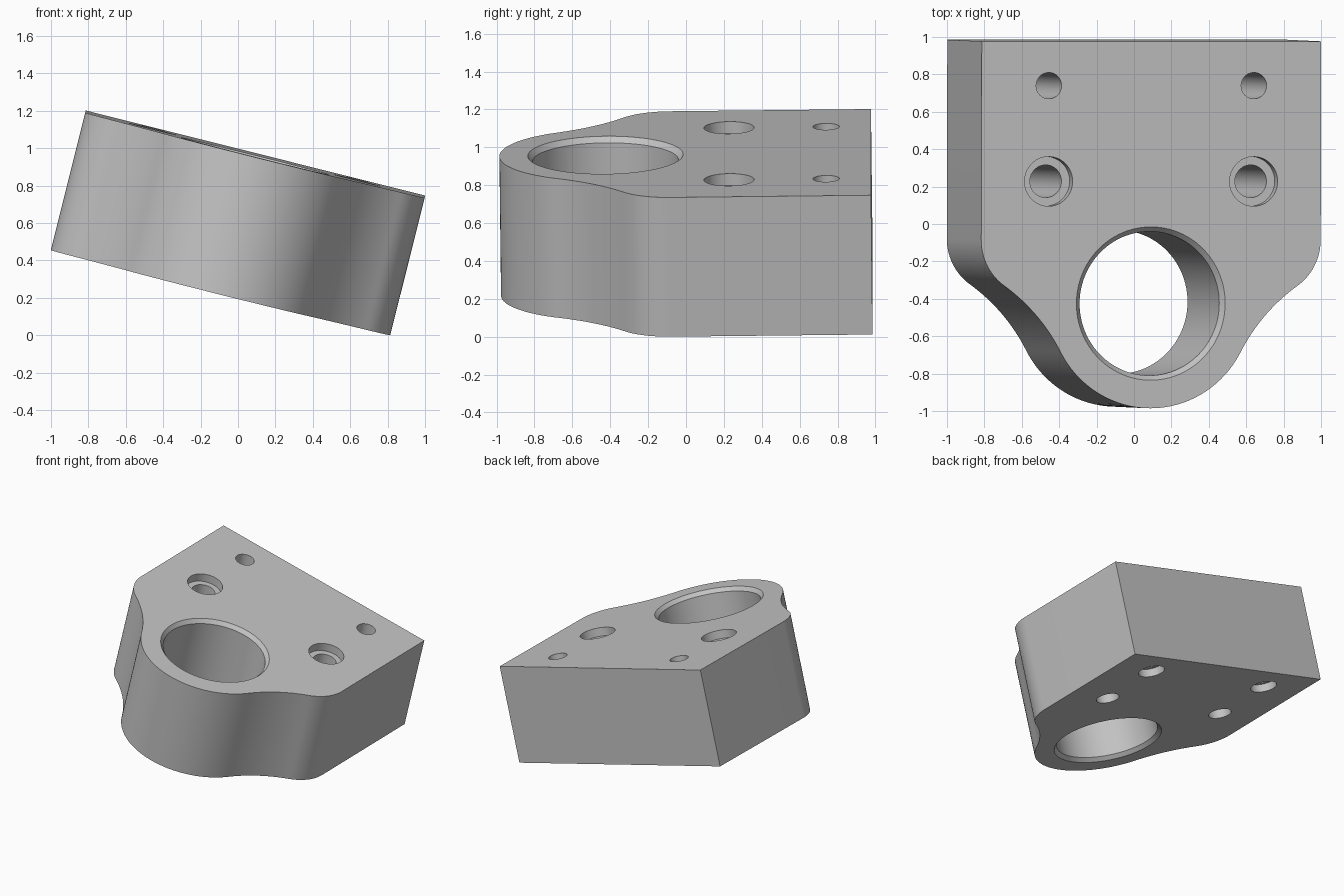
import bpy, bmesh, math
from mathutils import Matrix, Vector

if "Cube" in bpy.data.objects:
    bpy.data.objects.remove(bpy.data.objects["Cube"])

H = 0.379            # half thickness
W = 0.9355           # half width
BACK = 0.982         # back edge
BORE_Y, LOBE_R = -0.42, 0.56


def arc(cx, cy, r, a0, a1, n):
    """Points on an arc, angles in degrees."""
    return [(cx + r * math.cos(math.radians(a0 + (a1 - a0) * i / n)),
             cy + r * math.sin(math.radians(a0 + (a1 - a0) * i / n)))
            for i in range(n + 1)]


def lathe(bm, cx, cy, profile, n):
    """Closed turned solid about a vertical axis; profile holds (radius, z)."""
    rings = [[bm.verts.new((cx + r * math.cos(2 * math.pi * i / n),
                            cy + r * math.sin(2 * math.pi * i / n), z))
              for i in range(n)] for r, z in profile]
    for a, b in zip(rings, rings[1:]):
        for i in range(n):
            j = (i + 1) % n
            bm.faces.new((a[i], a[j], b[j], b[i]))
    bm.faces.new(rings[0][::-1])
    bm.faces.new(rings[-1])


def make_object(name, bm):
    bmesh.ops.recalc_face_normals(bm, faces=bm.faces[:])
    mesh = bpy.data.meshes.new(name)
    bm.to_mesh(mesh)
    bm.free()
    obj = bpy.data.objects.new(name, mesh)
    bpy.context.collection.objects.link(obj)
    return obj


# Right half of the outline: straight side, convex corner, concave flank, lobe
R1, A1 = 0.30, -55.0
d = Vector((math.cos(math.radians(A1)), math.sin(math.radians(A1))))
c1 = Vector((W - R1, -0.08))
lobe = Vector((0, BORE_Y))
rel, k = c1 - lobe, LOBE_R - R1
dist = (rel.length_squared - k * k) / (2 * (k - rel.dot(d)))   # tangent to both arcs
c2 = c1 + d * dist
R2 = dist - R1
to_c2 = c2 - lobe
A2 = math.degrees(math.atan2(to_c2.y, to_c2.x))

right = [(W, BACK)]
right += arc(c1.x, c1.y, R1, 0, A1, 14)
right += arc(c2.x, c2.y, R2, A1 + 180, A2 + 180, 16)[1:]
right += arc(lobe.x, lobe.y, LOBE_R, A2, -90, 24)[1:]
outline = right + [(-x, y) for x, y in right[-2::-1]]

# Block body
bm = bmesh.new()
base = bm.faces.new([bm.verts.new((x, y, -H)) for x, y in outline])
ext = bmesh.ops.extrude_face_region(bm, geom=[base])
bmesh.ops.translate(bm, vec=(0, 0, 2 * H),
                    verts=[v for v in ext['geom'] if isinstance(v, bmesh.types.BMVert)])
body = make_object("mounting_block", bm)

# Cutter: chamfered bore plus two rows of stepped screw holes
bm = bmesh.new()
lathe(bm, 0, BORE_Y, [(0.435, -H - 0.03), (0.385, H * -1 + 0.03),
                      (0.385, H - 0.03), (0.435, H + 0.03)], 96)
for s in (-1, 1):
    lathe(bm, s * 0.565, 0.233, [(0.087, -H - 0.05), (0.087, H - 0.065),
                                 (0.1325, H - 0.065), (0.1325, H + 0.05)], 48)
    lathe(bm, s * 0.565, 0.745, [(0.1, -H - 0.05), (0.1, -H + 0.06),
                                 (0.07, -H + 0.06), (0.07, H + 0.05)], 48)
cutter = make_object("hole_cutter", bm)
cutter.hide_render = True

mod = body.modifiers.new("holes", 'BOOLEAN')
mod.operation = 'DIFFERENCE'
mod.solver = 'EXACT'
mod.object = cutter
bpy.context.view_layer.objects.active = body
body.select_set(True)
cutter.select_set(False)
bpy.ops.object.modifier_apply(modifier=mod.name)
bpy.data.objects.remove(cutter, do_unlink=True)

# Tilt the block, centre it and stand it on the ground
mesh = body.data
mesh.transform(Matrix.Rotation(math.radians(14.07), 4, 'Y')
               @ Matrix.Rotation(math.radians(0.65), 4, 'X'))
lo = [min(v.co[i] for v in mesh.vertices) for i in range(3)]
hi = [max(v.co[i] for v in mesh.vertices) for i in range(3)]
mesh.transform(Matrix.Translation((-(lo[0] + hi[0]) / 2, -(lo[1] + hi[1]) / 2, -lo[2])))

# Plain grey finish, smooth curves with sharp edges
grey = bpy.data.materials.new("plain_grey")
grey.diffuse_color = (0.55, 0.55, 0.55, 1)
grey.use_nodes = True
grey.node_tree.nodes["Principled BSDF"].inputs["Base Color"].default_value = grey.diffuse_color
mesh.materials.clear()
mesh.materials.append(grey)
bpy.ops.object.shade_smooth_by_angle(angle=math.radians(25))
